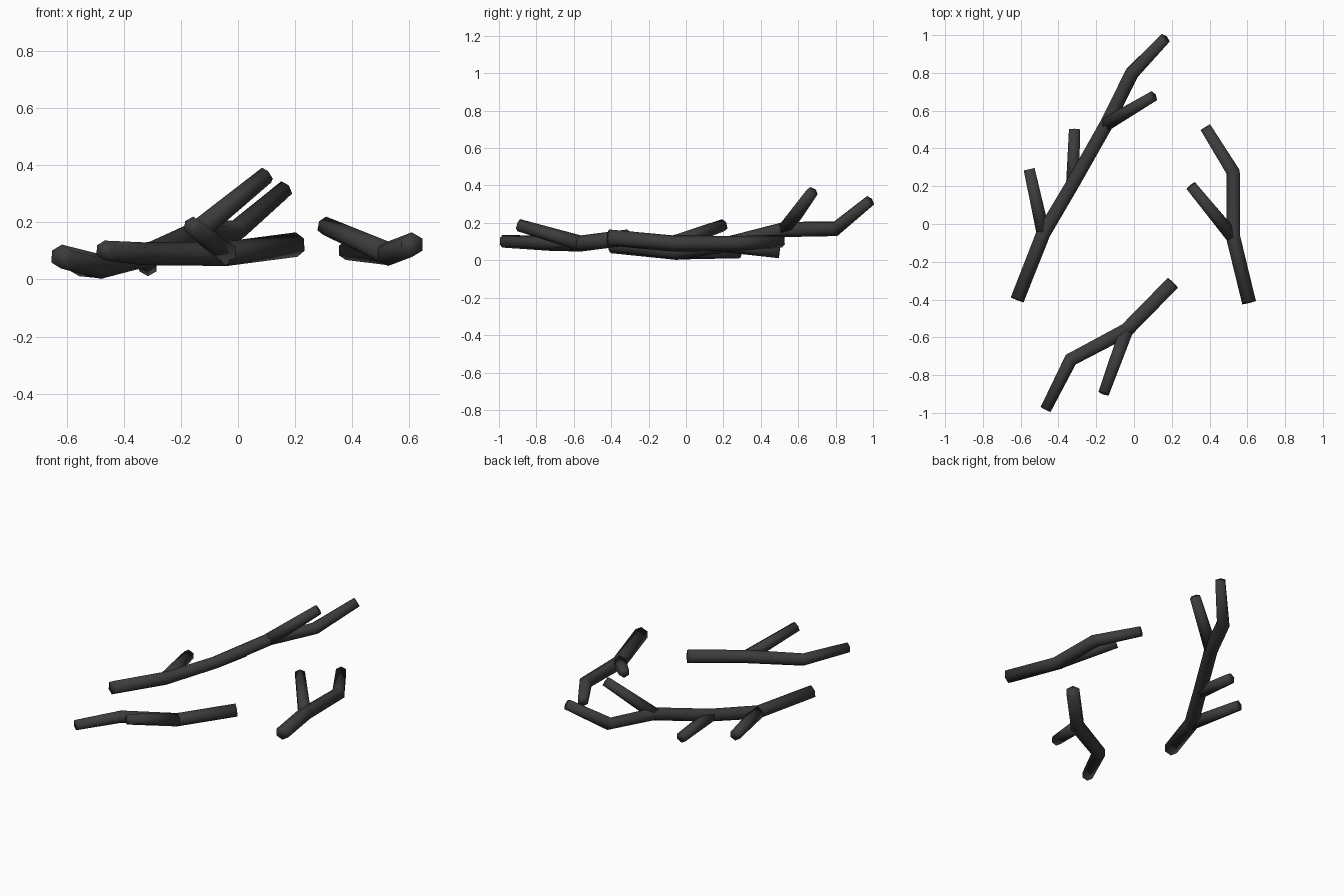
import bpy, bmesh, math
from mathutils import Vector

if "Cube" in bpy.data.objects:
    bpy.data.objects.remove(bpy.data.objects["Cube"])

SIDES = 6
bark = bpy.data.materials.new("charred_bark")
bark.diffuse_color = (0.045, 0.045, 0.045, 1)
bark.use_nodes = True
bark.node_tree.nodes["Principled BSDF"].inputs["Base Color"].default_value = bark.diffuse_color


def add_limb(bm, pts):
    """Six-sided tapered tube through (x, y, z, radius) points, mitred at bends."""
    P = [Vector(p[:3]) for p in pts]
    rings = []
    for i, p in enumerate(P):
        d_in = (p - P[i - 1]).normalized() if i else (P[1] - p).normalized()
        d_out = (P[i + 1] - p).normalized() if i < len(P) - 1 else d_in
        d = (d_in + d_out).normalized()
        side = d.cross(Vector((0, 0, 1))).normalized()
        up = side.cross(d)
        stretch = 1 / max(d.dot(d_in), 0.7)
        r = pts[i][3]
        rings.append([bm.verts.new(p + side * math.sin(a) * r * stretch + up * math.cos(a) * r)
                      for a in (2 * math.pi * k / SIDES for k in range(SIDES))])
    for a, b in zip(rings, rings[1:]):
        for k in range(SIDES):
            n = (k + 1) % SIDES
            bm.faces.new((a[k], a[n], b[n], b[k]))
    bm.faces.new(rings[0][::-1])
    bm.faces.new(rings[-1])


def make_branch(name, limbs):
    bm = bmesh.new()
    for limb in limbs:
        add_limb(bm, limb)
    bmesh.ops.recalc_face_normals(bm, faces=bm.faces)
    for f in bm.faces:
        f.smooth = True  # the whole branch, ends included, is smooth shaded
    me = bpy.data.meshes.new(name)
    bm.to_mesh(me)
    bm.free()
    me.materials.append(bark)
    ob = bpy.data.objects.new(name, me)
    bpy.context.collection.objects.link(ob)
    return ob


# Long branch: main stem and three twigs
make_branch("long_branch", [
    [(-0.618, -0.40, 0.08, 0.042), (-0.48, -0.05, 0.045, 0.043), (-0.32, 0.22, 0.085, 0.041),
     (-0.145, 0.53, 0.165, 0.041), (-0.01, 0.80, 0.168, 0.04), (0.163, 0.98, 0.315, 0.033)],
    [(-0.48, -0.05, 0.045, 0.041), (-0.555, 0.29, 0.045, 0.034)],
    [(-0.325, 0.21, 0.083, 0.04), (-0.315, 0.50, 0.045, 0.034)],
    [(-0.145, 0.53, 0.165, 0.041), (0.10, 0.675, 0.365, 0.032)],
])

# Short forked branches: the same shape, turned differently
make_branch("right_forked_branch", [
    [(0.609, -0.415, 0.122, 0.043), (0.525, -0.07, 0.09, 0.043),
     (0.525, 0.275, 0.09, 0.04), (0.378, 0.512, 0.102, 0.034)],
    [(0.525, -0.07, 0.09, 0.042), (0.303, 0.20, 0.188, 0.033)],
])
make_branch("front_forked_branch", [
    [(0.205, -0.312, 0.122, 0.043), (-0.04, -0.562, 0.09, 0.043),
     (-0.335, -0.718, 0.09, 0.04), (-0.468, -0.982, 0.102, 0.034)],
    [(-0.04, -0.562, 0.09, 0.042), (-0.16, -0.895, 0.188, 0.033)],
])
